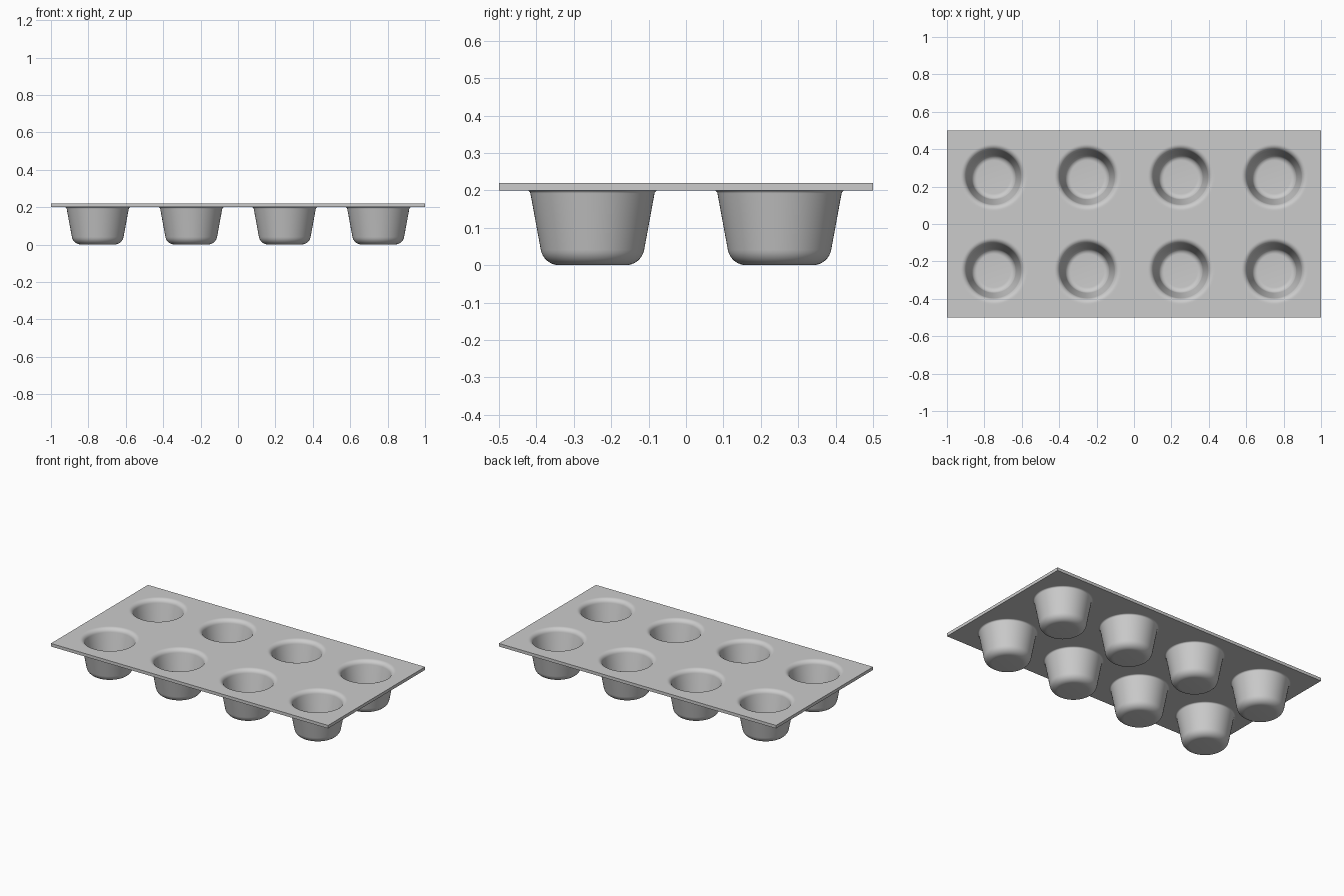
import bpy
import bmesh
from math import sin, cos, tau, radians
from mathutils import Matrix

cube = bpy.data.objects.get("Cube")
if cube:
    bpy.data.objects.remove(cube)

SEGMENTS = 64
CELL = 0.25          # half the spacing of the cups
PLATE_BOTTOM, PLATE_TOP = 0.2, 0.22
WALL_TILT = 10.5     # draft angle of the cup wall, degrees
FLOOR_CENTRE = (0.089, 0.05)
LIP_CENTRE = (0.1758, 0.19)


def arc(centre, radius, start, end, steps=8):
    """Profile points (r, z) along a rounded corner."""
    angles = [radians(start + (end - start) * i / steps) for i in range(steps + 1)]
    return [(centre[0] + radius * cos(a), centre[1] + radius * sin(a)) for a in angles]


def cup_skin(bm, floor_radius, lip_radius, z):
    """One skin of a cup, from its floor out to a square piece of plate."""
    profile = arc(FLOOR_CENTRE, floor_radius, -90, -WALL_TILT)
    profile += arc(LIP_CENTRE, lip_radius, 180 - WALL_TILT, 90)
    profile.append((LIP_CENTRE[0] + 0.006, z))
    directions = [(cos(tau * i / SEGMENTS), sin(tau * i / SEGMENTS)) for i in range(SEGMENTS)]
    rings = [[bm.verts.new((r * c, r * s, h)) for c, s in directions] for r, h in profile]

    # Outer ring lies on the square edge of the cell
    square = []
    for c, s in directions:
        k = CELL / max(abs(c), abs(s))
        square.append(bm.verts.new((c * k, s * k, z)))
    rings.append(square)

    bm.faces.new(rings[0])
    for low, high in zip(rings, rings[1:]):
        for i in range(SEGMENTS):
            j = (i + 1) % SEGMENTS
            bm.faces.new((low[i], low[j], high[j], high[i]))


# One cell: inside and underside skins
bm = bmesh.new()
cup_skin(bm, 0.03, 0.03, PLATE_TOP)
cup_skin(bm, 0.05, 0.01, PLATE_BOTTOM)

# Repeat the cell in four columns and two rows
cell = bm.verts[:] + bm.edges[:] + bm.faces[:]
bmesh.ops.translate(bm, verts=bm.verts[:], vec=(-3 * CELL, -CELL, 0))
for column in range(4):
    for row in range(2):
        if column or row:
            copy = bmesh.ops.duplicate(bm, geom=cell)["geom"]
            verts = [g for g in copy if isinstance(g, bmesh.types.BMVert)]
            bmesh.ops.transform(bm, verts=verts,
                                matrix=Matrix.Translation((2 * CELL * column, 2 * CELL * row, 0)))
bmesh.ops.remove_doubles(bm, verts=bm.verts[:], dist=0.0001)

# Close the rim of the plate
rim = [e for e in bm.edges if e.is_boundary]
bmesh.ops.bridge_loops(bm, edges=rim)
bmesh.ops.recalc_face_normals(bm, faces=bm.faces[:])

mesh = bpy.data.meshes.new("muffin_tray")
bm.to_mesh(mesh)
bm.free()
tray = bpy.data.objects.new("muffin_tray", mesh)
bpy.context.collection.objects.link(tray)

# Plain grey metal
grey = bpy.data.materials.new("light_grey")
grey.use_nodes = True
colour = (0.6, 0.6, 0.6, 1)
grey.diffuse_color = colour
grey.node_tree.nodes["Principled BSDF"].inputs["Base Color"].default_value = colour
mesh.materials.append(grey)

bpy.ops.object.select_all(action="DESELECT")
tray.select_set(True)
bpy.context.view_layer.objects.active = tray
bpy.ops.object.shade_smooth_by_angle(angle=radians(35))
